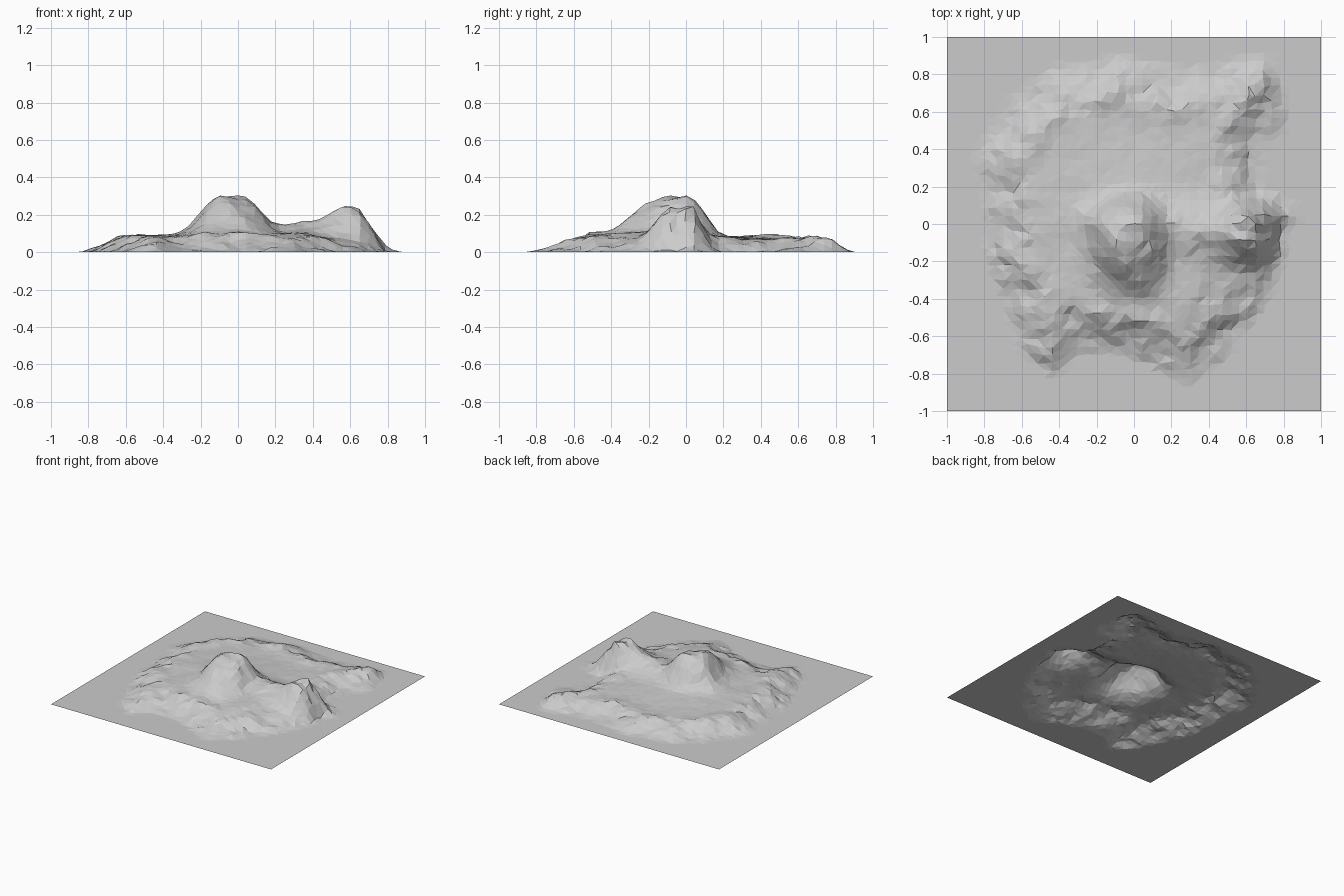
import bpy, bmesh, math
from mathutils import Vector, noise

if "Cube" in bpy.data.objects:
    bpy.data.objects.remove(bpy.data.objects["Cube"])

SEG = 46

# Shoreline of the raised land, seen from the top
SHORE = [(0.90, 0.08), (0.82, -0.10), (0.78, -0.30), (0.52, -0.68), (0.28, -0.88),
         (0.08, -0.74), (-0.10, -0.70), (-0.30, -0.68), (-0.42, -0.83), (-0.62, -0.66),
         (-0.70, -0.40), (-0.79, -0.20), (-0.79, 0.00), (-0.86, 0.35), (-0.66, 0.66),
         (-0.45, 0.83), (-0.10, 0.90), (0.30, 0.83), (0.72, 0.91), (0.82, 0.72),
         (0.81, 0.52), (0.69, 0.42), (0.72, 0.18)]

# Hills: x, y, height, width to -x, +x, -y, +y, sharpness
HILLS = [(-0.02, -0.03, 0.215, 0.22, 0.19, 0.28, 0.15, 3.0),   # main peak
         (0.60, -0.03, 0.160, 0.17, 0.17, 0.17, 0.13, 2.8),    # second peak
         (0.32, -0.03, 0.070, 0.13, 0.15, 0.16, 0.13, 2.2),    # saddle
         (0.33, -0.30, 0.025, 0.16, 0.10, 0.22, 0.15, 2.0),    # south spur
         (-0.03, -0.40, 0.025, 0.30, 0.25, 0.18, 0.25, 2.0),   # south shoulder
         (-0.05, 0.10, 0.025, 0.30, 0.40, 0.15, 0.22, 2.0),    # foot of the peak
         (-0.48, 0.12, 0.018, 0.15, 0.22, 0.35, 0.40, 2.0),    # west rise
         (0.66, 0.36, -0.035, 0.15, 0.20, 0.16, 0.16, 2.0),    # low east shore
         (0.70, 0.74, 0.028, 0.12, 0.08, 0.09, 0.08, 2.0)]     # corner knoll


def shore_distance(x, y):
    """Distance inside the shoreline, negative outside."""
    p, best, inside = Vector((x, y)), 9.0, False
    for i, a in enumerate(SHORE):
        a, b = Vector(a), Vector(SHORE[i - 1])
        t = max(0, min(1, (p - a).dot(b - a) / (b - a).length_squared))
        best = min(best, (p - a.lerp(b, t)).length)
        if (a.y > y) != (b.y > y) and x < a.x + (y - a.y) * (b.x - a.x) / (b.y - a.y):
            inside = not inside
    return best if inside else -best


def smooth(t):
    t = max(0.0, min(1.0, t))
    return t * t * (3 - 2 * t)


def rocks(x, y, scale, seed):
    return noise.noise(Vector((x * scale, y * scale, seed)))


def height(x, y):
    # ragged shoreline
    d = shore_distance(x, y)
    d += min(1, max(0, d) / 0.05) * 0.05 * rocks(x, y, 7, 5.7)
    if d <= 0:
        return 0.0
    # slope up to the rim, then a shallow basin on the north side
    rise = 0.7 * min(1, d / 0.21) + 0.3 * smooth(d / 0.21)
    z = 0.075 * rise - 0.008 * smooth((d - 0.22) / 0.12) * smooth((y + 0.1) / 0.3)
    for cx, cy, h, xm, xp, ym, yp, s in HILLS:
        dx, dy = x - cx, y - cy
        r = math.hypot(dx / (xp if dx > 0 else xm), dy / (yp if dy > 0 else ym))
        z += h * math.exp(-r ** s) * smooth(d / 0.10)
    # rough rim and rocky hills, calm basin
    rough = 0.024 * smooth(d / 0.08) * (1 - 0.8 * smooth((d - 0.2) / 0.12))
    rough += 0.018 * smooth((z - 0.10) / 0.06)
    z += rough * (rocks(x, y, 9, 0.4) + 0.6 * rocks(x, y, 19, 3.1))
    return max(0.0, z)


# Terrain sheet, with the inner grid points shifted for irregular facets
bm = bmesh.new()
bmesh.ops.create_grid(bm, x_segments=SEG, y_segments=SEG, size=1.0)
for v in bm.verts:
    x, y = v.co.x, v.co.y
    if max(abs(x), abs(y)) < 0.97:
        x += 0.018 * rocks(x, y, 37, 1.3)
        y += 0.018 * rocks(x, y, 41, 8.2)
    v.co = (x, y, height(x, y))
bmesh.ops.triangulate(bm, faces=bm.faces[:])
mesh = bpy.data.meshes.new("island_terrain")
bm.to_mesh(mesh)
bm.free()
terrain = bpy.data.objects.new("island_terrain", mesh)
bpy.context.collection.objects.link(terrain)
